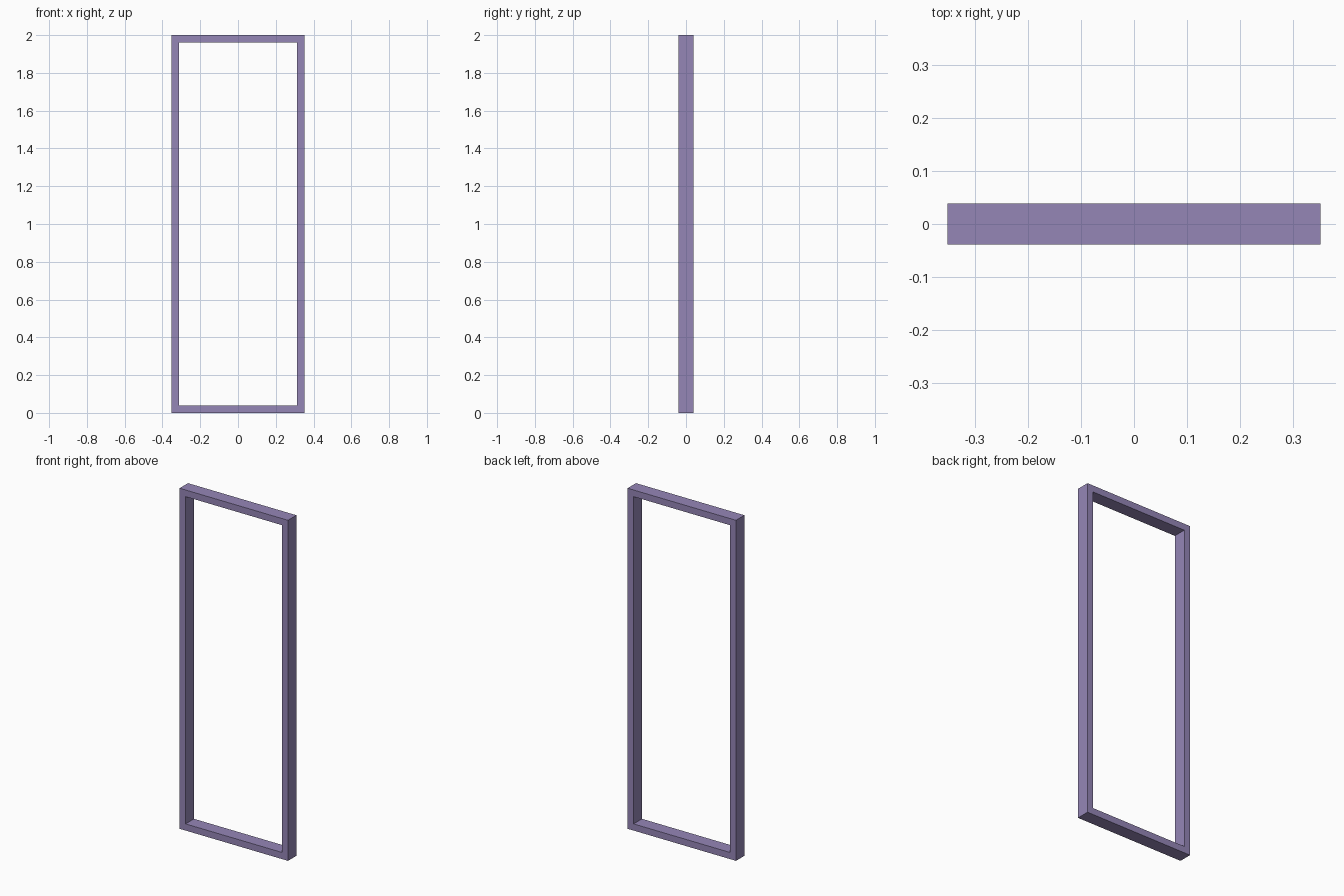
import bpy, bmesh

if "Cube" in bpy.data.objects:
    bpy.data.objects.remove(bpy.data.objects["Cube"])

W, H, D, T = 0.704, 2.0, 0.078, 0.039  # width, height, depth, bar thickness


def rect(bm, inset, y):
    x = W / 2 - inset
    lo, hi = inset, H - inset
    return [bm.verts.new((px, y, pz)) for px, pz in ((-x, lo), (x, lo), (x, hi), (-x, hi))]


# Rectangular frame: four loops around the bar section, bridged into a closed ring
bm = bmesh.new()
loops = [rect(bm, i, y) for i, y in ((0, -D / 2), (T, -D / 2), (T, D / 2), (0, D / 2))]
for a, b in zip(loops, loops[1:] + loops[:1]):
    for i in range(4):
        j = (i + 1) % 4
        bm.faces.new((a[i], a[j], b[j], b[i]))
bmesh.ops.recalc_face_normals(bm, faces=bm.faces)

mesh = bpy.data.meshes.new("door_frame")
bm.to_mesh(mesh)
bm.free()
frame = bpy.data.objects.new("door_frame", mesh)
bpy.context.collection.objects.link(frame)

# Purple paint
paint = bpy.data.materials.new("purple_paint")
paint.diffuse_color = (0.30, 0.24, 0.47, 1)
paint.use_nodes = True
paint.node_tree.nodes["Principled BSDF"].inputs["Base Color"].default_value = paint.diffuse_color
mesh.materials.append(paint)
